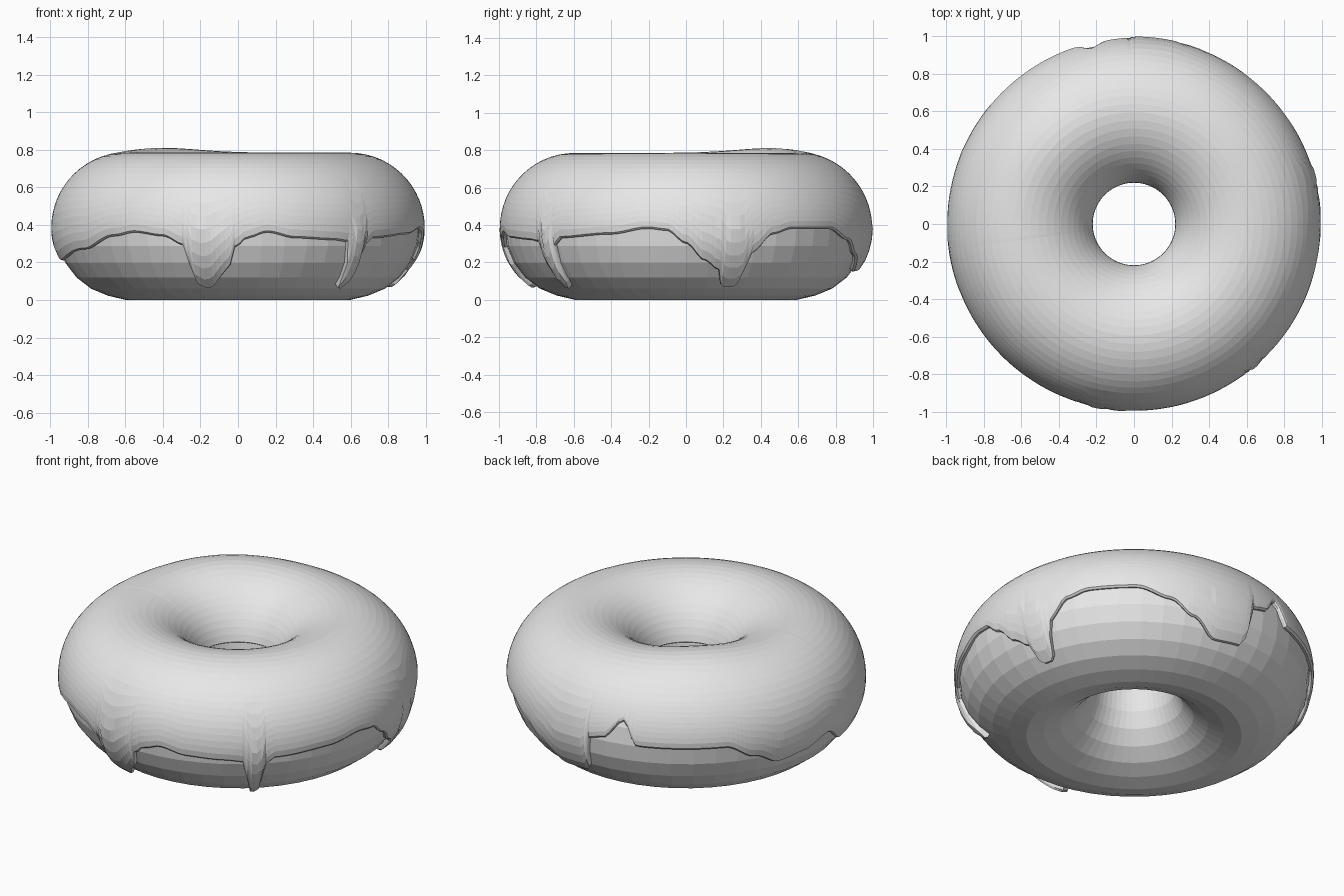
import bpy, bmesh, math
from math import sin, cos, radians, degrees, pi

cube = bpy.data.objects.get("Cube")
if cube:
    bpy.data.objects.remove(cube, do_unlink=True)

RING = 0.595      # distance from the axis to the middle of the tube
TUBE = 0.375      # dough tube radius
MID = 0.385       # height of the tube's middle

grey = bpy.data.materials.new("plain grey")
grey.use_nodes = True
grey.diffuse_color = (0.8, 0.8, 0.8, 1)
grey.node_tree.nodes["Principled BSDF"].inputs["Base Color"].default_value = (0.8, 0.8, 0.8, 1)


def ring_point(theta, phi, radius):
    """Point on a torus: theta goes around the axis, phi around the tube."""
    reach = RING + radius * cos(phi)
    return reach * cos(theta), reach * sin(theta), MID + radius * sin(phi)


def build(name, columns, closed):
    """Skin a loop of cross-sections into a mesh object."""
    bm = bmesh.new()
    grid = [[bm.verts.new(p) for p in column] for column in columns]
    count = len(grid[0])
    for i, here in enumerate(grid):
        there = grid[(i + 1) % len(grid)]
        for j in range(count if closed else count - 1):
            k = (j + 1) % count
            bm.faces.new((here[j], here[k], there[k], there[j]))
    bmesh.ops.recalc_face_normals(bm, faces=bm.faces)
    mesh = bpy.data.meshes.new(name)
    bm.to_mesh(mesh)
    bm.free()
    mesh.materials.append(grey)
    obj = bpy.data.objects.new(name, mesh)
    bpy.context.scene.collection.objects.link(obj)
    return obj


# Dough ring, resting on the ground
SIDES, BANDS = 48, 24


def dough_point(i, j):
    x, y, z = ring_point(2 * pi * i / SIDES, 2 * pi * j / BANDS, TUBE)
    return x, y, (0 if z < MID - TUBE + 0.001 else z)


build("dough", [[dough_point(i, j) for j in range(BANDS)] for i in range(SIDES)], True)

# Lower edge of the icing: angle around the ring in degrees, height
EDGE = [
    (-172, .22), (-147, .28), (-132, .35), (-124, .37), (-114, .35), (-107, .3),
    (-105, .1), (-101, .075), (-98, .09), (-96, .14), (-93, .18), (-91, .29),
    (-87, .34), (-81, .37), (-72, .34), (-59, .33), (-53, .32), (-51, .08),
    (-48, .07), (-46, .3), (-43, .34), (-24, .36), (-12, .39), (-6, .38),
    (0, .31), (6, .22), (11, .17), (13, .08), (18, .08), (20, .18), (22, .27),
    (28, .36), (35, .39), (51, .39), (62, .33), (70, .25), (79, .16), (90, .17),
    (92, .4), (97, .42), (104, .53), (109, .4), (138, .4), (148, .32),
    (157, .25), (167, .27), (178, .32), (188, .22)]


def edge_height(angle):
    for (a, low), (b, high) in zip(EDGE, EDGE[1:]):
        if a <= angle <= b:
            t = (angle - a) / (b - a)
            return low + (high - low) * t * t * (3 - 2 * t)


def thickness(angle, phi, height):
    """Icing depth: thin in the hole, heavier at drips, one raised patch on top."""
    depth = 0.025
    if phi > 90:
        depth -= 0.013 * (phi - 90) / 75
    if phi < 0:
        depth += 0.006 * max(0, 0.3 - height) / 0.2
    patch = ((angle - 132) / 30) ** 2 + ((phi - 90) / 40) ** 2
    return depth + 0.026 * math.exp(-patch)


# Icing shell with a rounded lip
COLUMNS, TOP_ROWS, SIDE_ROWS = 240, 20, 9
START, TURN = 165, 40
columns = []
for i in range(COLUMNS):
    angle = -172 + 360 * i / COLUMNS
    theta = radians(angle)
    height = edge_height(angle)
    end = degrees(math.asin((height - MID) / (TUBE + 0.012)))
    rows = [START + (TURN - START) * j / TOP_ROWS for j in range(TOP_ROWS)]
    rows += [TURN + (end - TURN) * j / SIDE_ROWS for j in range(SIDE_ROWS + 1)]
    section = [(START + 1, -0.006)]
    section += [(phi, thickness(angle, phi, height)) for phi in rows]
    depth = section[-1][1]
    section[-1] = (end, depth * 0.85)
    section += [(end - 1.5, depth * 0.45), (end - 1, -0.008)]
    columns.append([ring_point(theta, radians(p), TUBE + d) for p, d in section])
build("icing", columns, False)
